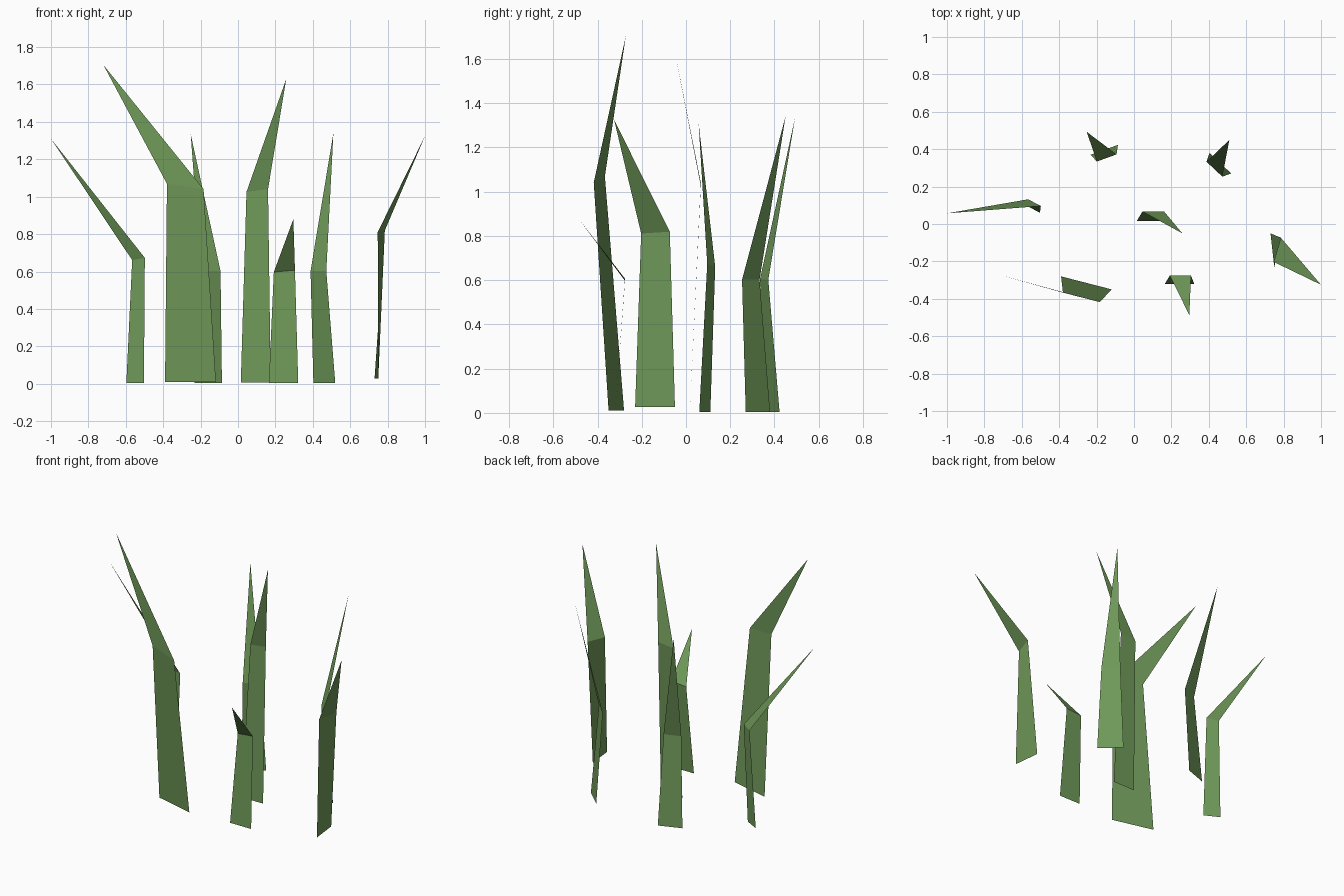
import bpy
from mathutils import Vector

green = bpy.data.materials.new("grass_green")
green.diffuse_color = (0.16, 0.32, 0.10, 1)

TAPER = 0.72  # width at the bend relative to the foot


def blade(name, left, right, foot_z, bend, tilt, tip):
    """Single-sheet blade: tapering stalk, then a pointed bent-over tip."""
    l, r = Vector((*left, foot_z)), Vector((*right, foot_z))
    half = (r - l) * TAPER / 2 + Vector((0, 0, tilt / 2))
    bend = Vector(bend)
    mesh = bpy.data.meshes.new(name)
    mesh.from_pydata([l, r, bend + half, bend - half, Vector(tip)], [],
                     [(0, 1, 2, 3), (3, 2, 4)])
    mesh.materials.append(green)
    obj = bpy.data.objects.new(name, mesh)
    bpy.context.collection.objects.link(obj)


# foot left, foot right, foot height, bend centre, bend tilt, tip
blade("far_left_blade", (-0.597, 0.11), (-0.503, 0.06), 0.003,
      (-0.532, 0.114, 0.667), 0.012, (-1.0, 0.057, 1.31))
blade("broad_blade", (-0.39, -0.28), (-0.118, -0.35), 0.01,
      (-0.282, -0.392, 1.055), -0.028, (-0.72, -0.272, 1.705))
blade("back_left_blade", (-0.232, 0.37), (-0.086, 0.423), 0.004,
      (-0.146, 0.353, 0.602), 0.0, (-0.253, 0.493, 1.335))
blade("centre_blade", (0.015, 0.017), (0.175, 0.017), 0.007,
      (0.103, 0.067, 1.033), 0.015, (0.258, -0.05, 1.63))
blade("back_right_blade", (0.403, 0.38), (0.52, 0.27), 0.004,
      (0.43, 0.293, 0.602), 0.0, (0.51, 0.45, 1.34))
blade("short_front_blade", (0.165, -0.32), (0.322, -0.32), 0.004,
      (0.248, -0.276, 0.602), 0.01, (0.296, -0.487, 0.88))
blade("far_right_blade", (0.73, -0.23), (0.75, -0.05), 0.027,
      (0.765, -0.138, 0.815), 0.008, (1.0, -0.325, 1.325))

# far right blade leans outward at its bend and its foot runs the other way in x
far = bpy.data.objects["far_right_blade"].data.vertices
far[0].co.x, far[1].co.x = 0.75, 0.73
far[2].co.x, far[3].co.x = 0.785, 0.747
